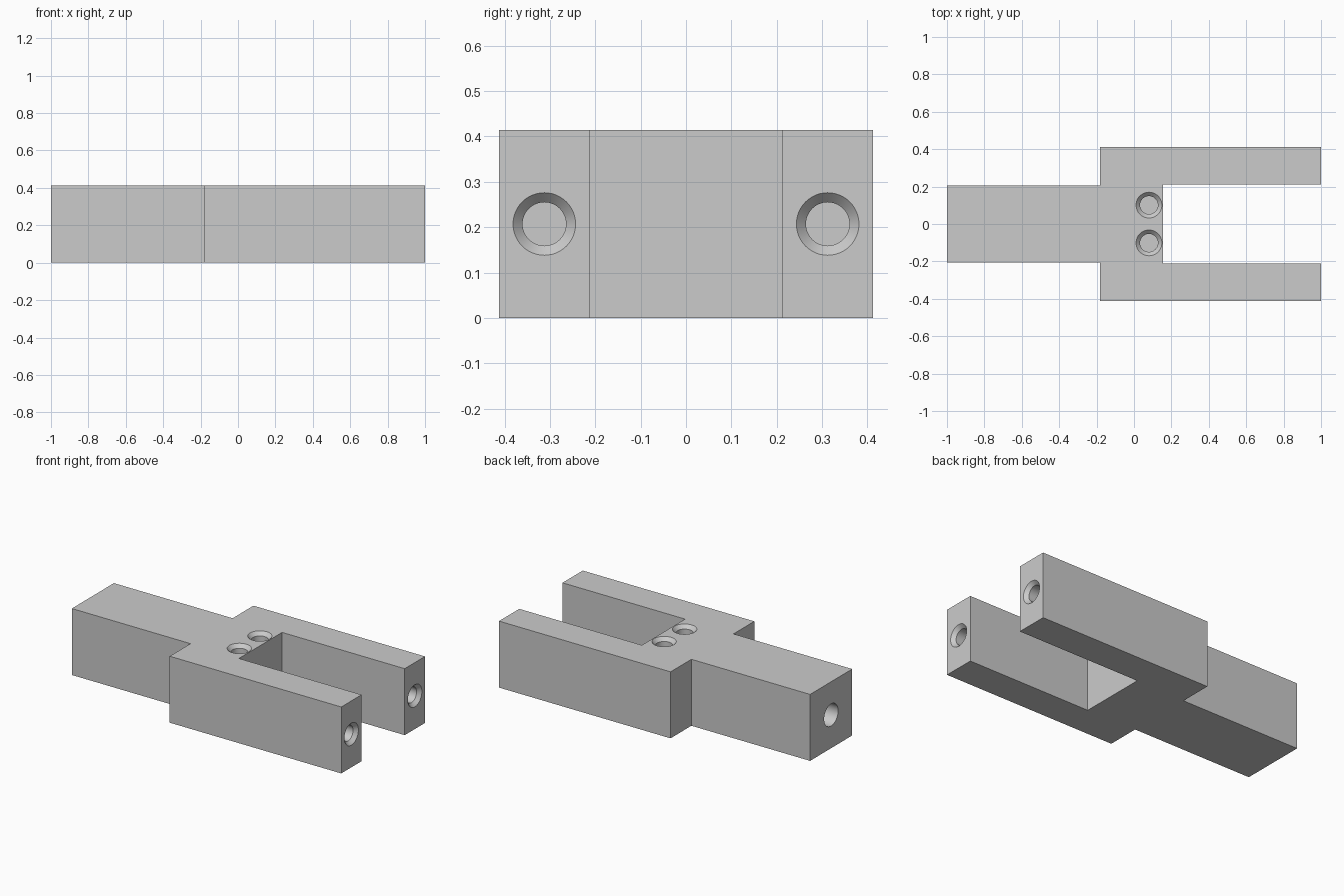
import bpy
import bmesh
from math import radians
from mathutils import Vector

cube = bpy.data.objects.get("Cube")
if cube:
    bpy.data.objects.remove(cube, do_unlink=True)

HEIGHT = 0.414
MID = HEIGHT / 2
RIM_R, BORE_R = 0.069, 0.048

grey = bpy.data.materials.new("plain grey")
grey.use_nodes = True
grey.diffuse_color = (0.6, 0.6, 0.6, 1)
grey.node_tree.nodes["Principled BSDF"].inputs["Base Color"].default_value = (0.6, 0.6, 0.6, 1)


def make_object(name, bm):
    bmesh.ops.recalc_face_normals(bm, faces=bm.faces)
    mesh = bpy.data.meshes.new(name)
    bm.to_mesh(mesh)
    bm.free()
    mesh.materials.append(grey)
    obj = bpy.data.objects.new(name, mesh)
    bpy.context.collection.objects.link(obj)
    return obj


def hole_cutter(name, mouth, outward, profile, segments=48):
    """Turned solid: profile is a list of (radius, depth below the mouth)."""
    rot = Vector((0, 0, 1)).rotation_difference(Vector(outward)).to_matrix().to_4x4()
    bm = bmesh.new()
    rings = []
    for radius, depth in profile:
        ring = bmesh.ops.create_circle(bm, segments=segments, radius=radius)["verts"]
        bmesh.ops.translate(bm, verts=ring, vec=(0, 0, -depth))
        rings.append(ring)
    for a, b in zip(rings, rings[1:]):
        for i in range(segments):
            j = (i + 1) % segments
            bm.faces.new((a[i], a[j], b[j], b[i]))
    bm.faces.new(rings[0])
    bm.faces.new(rings[-1])
    bm.transform(rot)
    bmesh.ops.translate(bm, verts=bm.verts, vec=mouth)
    obj = make_object(name, bm)
    obj.hide_render = True
    return obj


# Fork body: half outline from the tongue to the prong tip, mirrored in y
half = [(-1, 0.207), (-0.182, 0.207), (-0.182, 0.412),
        (1, 0.412), (1, 0.2125), (0.155, 0.2125)]
outline = half + [(x, -y) for x, y in reversed(half)]
bm = bmesh.new()
base = bm.faces.new([bm.verts.new((x, y, 0)) for x, y in outline])
top = bmesh.ops.extrude_face_region(bm, geom=[base])["geom"]
bmesh.ops.translate(bm, verts=[v for v in top if isinstance(v, bmesh.types.BMVert)],
                    vec=(0, 0, HEIGHT))
body = make_object("fork_body", bm)

# Countersunk blind holes in the top and prong tips, plain hole in the tongue end
countersunk = [(RIM_R, -0.02), (RIM_R, 0), (BORE_R, 0.022), (BORE_R, 0.2)]
plain = [(RIM_R, -0.02), (RIM_R, 0.2)]
cutters = [hole_cutter("tongue_hole_cutter", (-1, 0, MID), (-1, 0, 0), plain)]
for side, sign in (("back", 1), ("front", -1)):
    cutters.append(hole_cutter(side + "_top_hole_cutter", (0.08, 0.101 * sign, HEIGHT),
                               (0, 0, 1), countersunk))
    cutters.append(hole_cutter(side + "_prong_hole_cutter", (1, 0.3125 * sign, MID),
                               (1, 0, 0), countersunk))

for cutter in cutters:
    cut = body.modifiers.new(cutter.name, "BOOLEAN")
    cut.operation = "DIFFERENCE"
    cut.solver = "EXACT"
    cut.object = cutter

# Apply the cuts and drop the cutters
bpy.ops.object.select_all(action="DESELECT")
body.select_set(True)
bpy.context.view_layer.objects.active = body
for name in [m.name for m in body.modifiers]:
    bpy.ops.object.modifier_apply(modifier=name)
for cutter in cutters:
    bpy.data.objects.remove(cutter, do_unlink=True)
bpy.ops.object.shade_smooth_by_angle(angle=radians(30))
